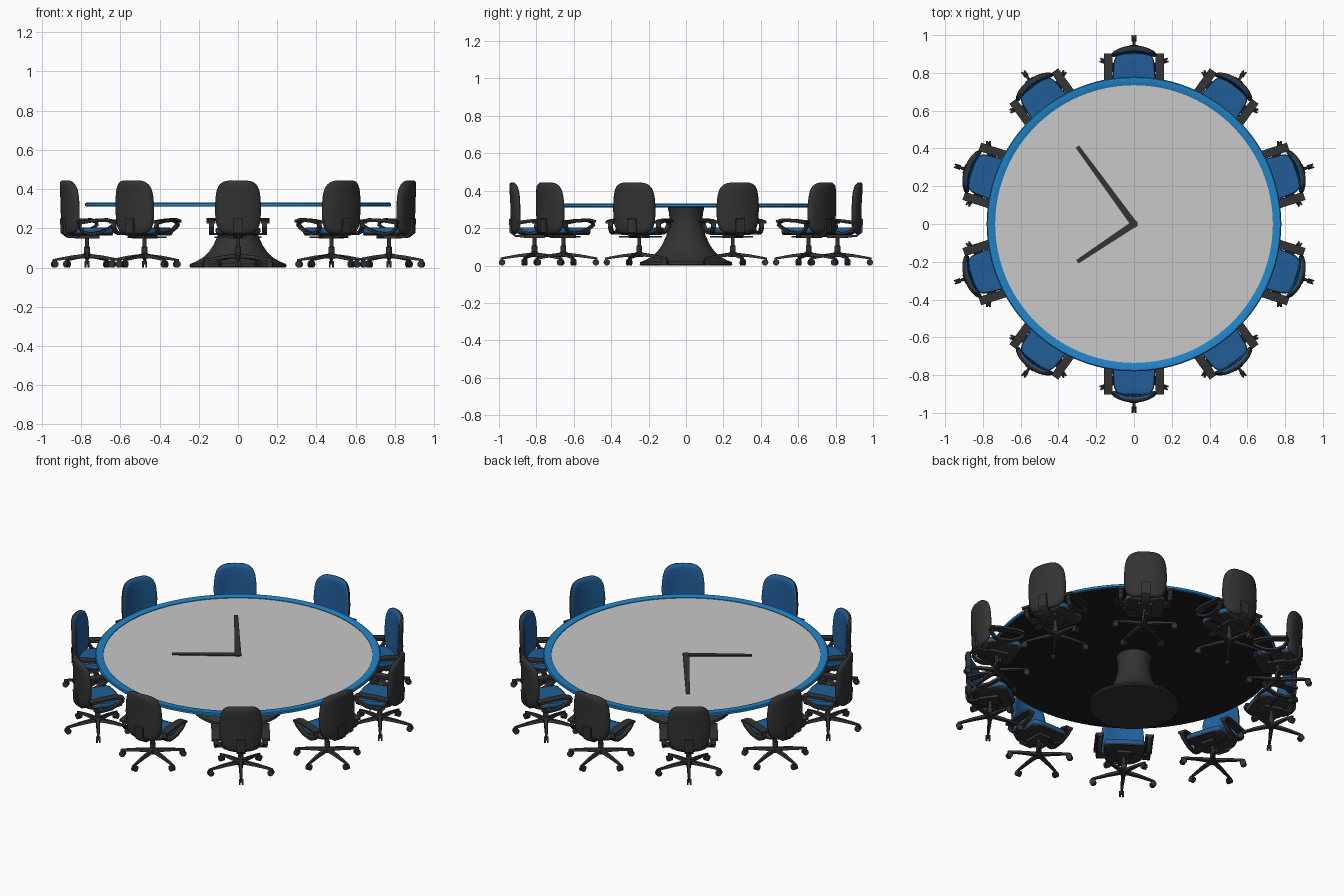
import bpy, bmesh, math
from mathutils import Vector, Matrix

if "Cube" in bpy.data.objects:
    bpy.data.objects.remove(bpy.data.objects["Cube"])


def mat(name, rgb):
    m = bpy.data.materials.new(name)
    m.diffuse_color = (*rgb, 1)
    m.use_nodes = True
    m.node_tree.nodes["Principled BSDF"].inputs["Base Color"].default_value = m.diffuse_color
    return m


RIM = mat("bright blue", (0.015, 0.23, 0.58))
FACE = mat("pale grey", (0.58, 0.58, 0.58))
FABRIC = mat("seat blue", (0.015, 0.11, 0.31))
DARK = mat("charcoal", (0.033, 0.033, 0.033))
BLACK = mat("black", (0.012, 0.012, 0.012))


def to_mesh(bm, name, mats, angle=35):
    bmesh.ops.recalc_face_normals(bm, faces=bm.faces)
    me = bpy.data.meshes.new(name)
    bm.to_mesh(me)
    bm.free()
    for m in mats:
        me.materials.append(m)
    for p in me.polygons:
        p.use_smooth = True
    me.set_sharp_from_angle(angle=math.radians(angle))
    return me


def place(me, name, matrix=Matrix()):
    ob = bpy.data.objects.new(name, me)
    ob.matrix_world = matrix
    bpy.context.collection.objects.link(ob)


def skin(bm, rings, closed=False, mats=None):
    """Join rings of points with quads; cap the ends if open."""
    vs = [[bm.verts.new(p) for p in r] for r in rings]
    n = len(vs[0])
    for i in range(len(vs) - (0 if closed else 1)):
        a, b = vs[i], vs[(i + 1) % len(vs)]
        for j in range(n):
            k = (j + 1) % n
            f = bm.faces.new((a[j], a[k], b[k], b[j]))
            f.material_index = mats[i] if mats else 0
    if not closed:
        bm.faces.new(vs[0]).material_index = mats[0] if mats else 0
        bm.faces.new(vs[-1]).material_index = mats[-1] if mats else 0


def lathe(bm, profile, n=96, closed=False):
    skin(bm, [[(r * math.cos(2 * math.pi * j / n), r * math.sin(2 * math.pi * j / n), z)
               for j in range(n)] for r, z in profile], closed)


def box(bm, c, s):
    m = Matrix.Translation(c) @ Matrix.Diagonal((*s, 1))
    bmesh.ops.create_cube(bm, size=1, matrix=m)


def ribbon(bm, pts, x, w, t, closed=True):
    """Flat strip swept along (y, z) points."""
    rings, n = [], len(pts)
    for i, p in enumerate(pts):
        a = pts[i - 1] if closed or i else p
        b = pts[(i + 1) % n] if closed or i < n - 1 else p
        d = Vector((b[0] - a[0], b[1] - a[1])).normalized() * t / 2
        ny, nz = -d.y, d.x
        rings.append([(x + sx * w / 2, p[0] + s * ny, p[1] + s * nz)
                      for sx, s in ((-1, -1), (1, -1), (1, 1), (-1, 1))])
    skin(bm, rings, closed)


def cushion(hw, hh, layers, warp, power, n=40):
    """Rounded pad from scaled superellipse rings (scale, depth, material)."""
    bm = bmesh.new()
    rings = []
    for s, d, _ in layers:
        ring = []
        for j in range(n):
            a = 2 * math.pi * j / n
            c, q = math.cos(a), math.sin(a)
            u = math.copysign(abs(c) ** (2 / power), c)
            v = math.copysign(abs(q) ** (2 / power), q)
            inset = (1 - s) * hh if s > 0.85 else None
            if inset is not None:
                ring.append(warp(u * (hw - inset), v * (hh - inset), d))
            else:
                ring.append(warp(u * hw * s, v * hh * s, d))
        rings.append(ring)
    skin(bm, rings, mats=[l[2] for l in layers[:-1]])
    return bm


# ---- Table ----
bm = bmesh.new()
lathe(bm, [(0.70, 0.312), (0.773, 0.312), (0.78, 0.315), (0.78, 0.327), (0.775, 0.331),
           (0.738, 0.331), (0.735, 0.329), (0.735, 0.318), (0.70, 0.318)], closed=True)
place(to_mesh(bm, "table_rim", [RIM]), "table_rim")
bm = bmesh.new()
lathe(bm, [(0.738, 0.318), (0.738, 0.325)])
place(to_mesh(bm, "clock_face", [FACE]), "clock_face")
bm = bmesh.new()
lathe(bm, [(0.77, 0.3105), (0.77, 0.3135)])
place(to_mesh(bm, "table_underside", [BLACK]), "table_underside")
bm = bmesh.new()
lathe(bm, [(0.24, 0), (0.248, 0.006), (0.245, 0.018), (0.215, 0.03), (0.18, 0.05), (0.15, 0.078),
           (0.125, 0.115), (0.105, 0.16), (0.092, 0.21), (0.088, 0.25), (0.091, 0.28),
           (0.098, 0.312)], 64)
place(to_mesh(bm, "pedestal", [DARK]), "pedestal")

# ---- Clock hands ----
for name, tip in (("long_hand", (-0.30, 0.41)), ("short_hand", (-0.30, -0.20))):
    t = Vector(tip)
    d = t.normalized()
    s = Vector((-d.y, d.x))
    pts = [s * 0.018 - d * 0.012, -s * 0.018 - d * 0.012, t - s * 0.011, t + s * 0.011]
    bm = bmesh.new()
    skin(bm, [[(p.x, p.y, z) for p in pts] for z in (0.324, 0.330)])
    place(to_mesh(bm, name, [DARK]), name)
bm = bmesh.new()
lathe(bm, [(0.02, 0.324), (0.02, 0.331)], 24)
place(to_mesh(bm, "hand_pivot", [DARK]), "hand_pivot")

# ---- Chair parts, facing -y, centred on the column ----
# seat: blue pad over dark pan
seat = to_mesh(cushion(0.112, 0.107, [
    (0.3, 0.163, 1), (0.8, 0.164, 1), (0.95, 0.170, 1), (0.98, 0.179, 0), (1.0, 0.186, 0),
    (1.0, 0.194, 0), (0.96, 0.202, 0), (0.8, 0.204, 0), (0.5, 0.202, 0), (0.2, 0.201, 0)],
    lambda u, v, d: (u * (1 - 0.6 * v), v - 0.012, d - (0.006 if v < -0.09 else 0)), 5),
    "seat", [FABRIC, DARK], 50)

# backrest: blue front, dark shell behind, bent around the sitter
back = to_mesh(cushion(0.118, 0.138, [
    (0.25, -0.014, 0), (0.5, -0.015, 0), (0.8, -0.016, 0), (0.95, -0.014, 0), (1.0, -0.007, 1),
    (1.0, 0.003, 1), (0.95, 0.012, 1), (0.8, 0.015, 1), (0.5, 0.015, 1), (0.25, 0.015, 1)],
    lambda u, v, d: (u * (1 - 0.5 * max(v, 0) - 0.3 * max(-v, 0)),
                     0.114 + d - 2.0 * u * u + 0.03 * v + 0.2 * v * v * (v > 0),
                     0.307 + v), 4),
    "backrest", [FABRIC, DARK], 50)

# armrests: looped strip with a wider pad on top
bm = bmesh.new()
for sx in (-1, 1):
    ribbon(bm, [(0.080, 0.226), (0.02, 0.236), (-0.06, 0.240), (-0.092, 0.232), (-0.098, 0.218),
                (-0.08, 0.204), (-0.03, 0.180), (0.03, 0.172), (0.065, 0.182), (0.083, 0.206)],
           sx * 0.135, 0.024, 0.013)
    ribbon(bm, [(0.092, 0.232), (0.02, 0.241), (-0.06, 0.245), (-0.1, 0.236)],
           sx * 0.137, 0.045, 0.013, False)
    box(bm, (sx * 0.105, 0.02, 0.171), (0.07, 0.05, 0.012))
arms = to_mesh(bm, "armrests", [DARK])

# tilt mechanism, back support and lever
bm = bmesh.new()
box(bm, (0, 0, 0.157), (0.08, 0.11, 0.018))
box(bm, (0.075, -0.02, 0.154), (0.09, 0.008, 0.006))
ribbon(bm, [(0.03, 0.155), (0.10, 0.158), (0.127, 0.178), (0.131, 0.25)], 0, 0.05, 0.012, False)
mech = to_mesh(bm, "tilt_mechanism", [DARK])

# column and five-armed base with twin casters
bm = bmesh.new()
lathe(bm, [(0.022, 0.045), (0.022, 0.068), (0.015, 0.074), (0.015, 0.105),
           (0.010, 0.107), (0.010, 0.155)], 20)
for i in range(5):
    arm = bmesh.new()
    skin(arm, [[(sx * w, y, z + sz * h) for sx, sz in ((-1, -1), (1, -1), (0.7, 1), (-0.7, 1))]
               for y, z, w, h in ((0.01, 0.060, 0.012, 0.010), (0.09, 0.052, 0.010, 0.008),
                                  (0.165, 0.040, 0.007, 0.006), (0.183, 0.037, 0.005, 0.005))])
    for sx in (-1, 1):
        m = Matrix.Translation((sx * 0.008, 0.173, 0.017)) @ Matrix.Rotation(math.pi / 2, 4, 'Y')
        bmesh.ops.create_cone(arm, cap_ends=True, segments=16, radius1=0.017, radius2=0.017,
                              depth=0.009, matrix=m)
    box(arm, (0, 0.173, 0.026), (0.009, 0.009, 0.022))
    bmesh.ops.rotate(arm, verts=arm.verts, matrix=Matrix.Rotation(2 * math.pi * i / 5, 3, 'Z'))
    tmp = bpy.data.meshes.new("tmp")
    arm.to_mesh(tmp)
    arm.free()
    bm.from_mesh(tmp)
    bpy.data.meshes.remove(tmp)
base = to_mesh(bm, "chair_base", [DARK])

# ---- Ten chairs around the table ----
for i in range(10):
    m = Matrix.Rotation(2 * math.pi * i / 10, 4, 'Z') @ Matrix.Translation((0, 0.81, 0))
    for me in (seat, back, arms, mech, base):
        place(me, f"{me.name}_{i + 1}", m)
